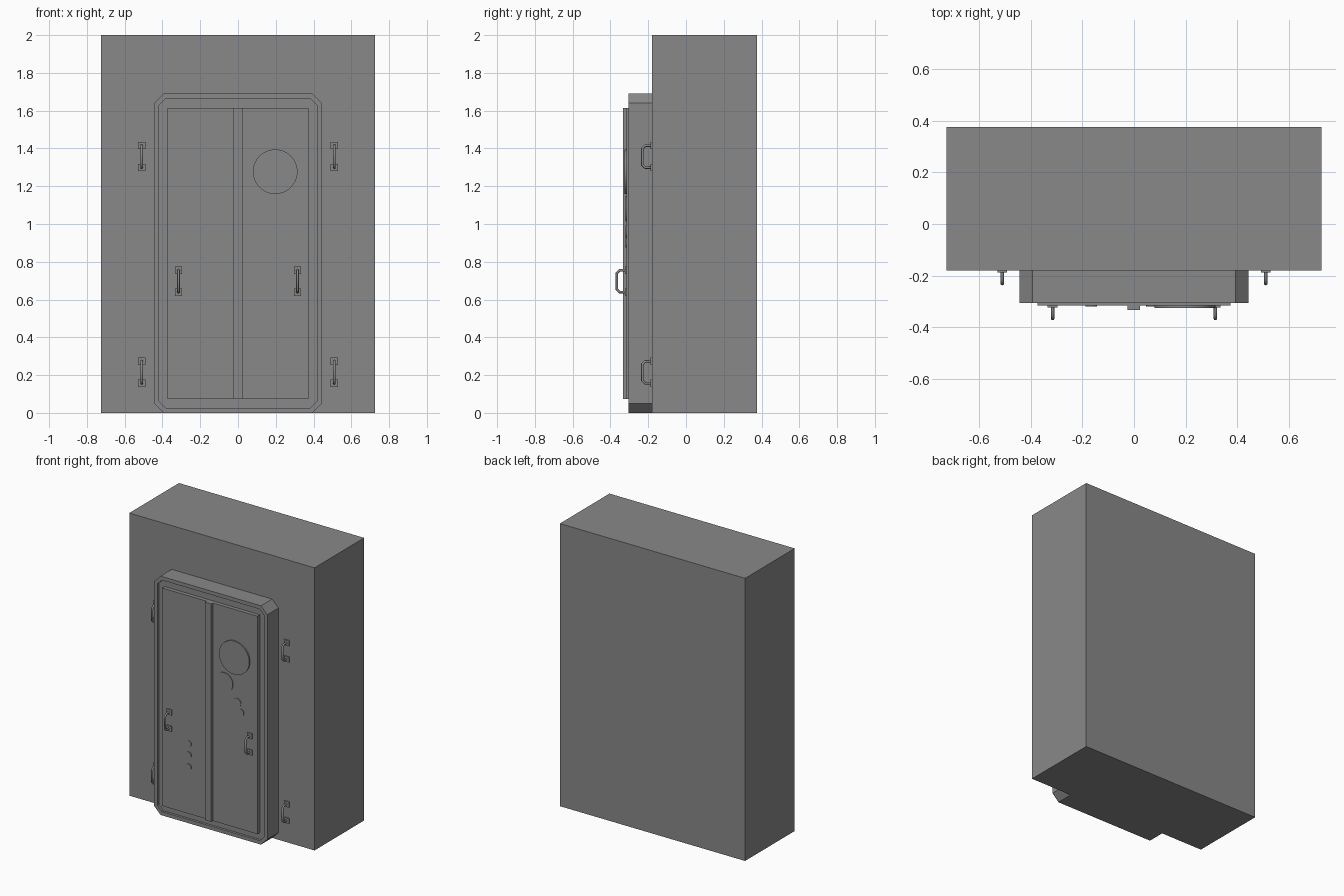
import bpy, bmesh, math
from mathutils import Matrix, Vector

cube = bpy.data.objects.get("Cube")
if cube:
    bpy.data.objects.remove(cube, do_unlink=True)

grey = bpy.data.materials.new("plain grey")
grey.use_nodes = True
colour = (0.25, 0.25, 0.25, 1)
grey.diffuse_color = colour
grey.node_tree.nodes["Principled BSDF"].inputs["Base Color"].default_value = colour


def finish(name, bm):
    bmesh.ops.recalc_face_normals(bm, faces=bm.faces)
    mesh = bpy.data.meshes.new(name)
    bm.to_mesh(mesh)
    bm.free()
    mesh.materials.append(grey)
    obj = bpy.data.objects.new(name, mesh)
    bpy.context.collection.objects.link(obj)
    return obj


def add_box(bm, low, high):
    low, high = Vector(low), Vector(high)
    place = Matrix.Translation((low + high) / 2) @ Matrix.Diagonal((*(high - low), 1))
    bmesh.ops.create_cube(bm, size=1, matrix=place)


def box(name, low, high):
    bm = bmesh.new()
    add_box(bm, low, high)
    return finish(name, bm)


def disc(name, x, z, radius, back, front, sides=48):
    bm = bmesh.new()
    place = Matrix.Translation((x, (back + front) / 2, z)) @ Matrix.Rotation(math.pi / 2, 4, "X")
    bmesh.ops.create_cone(bm, cap_ends=True, segments=sides, radius1=radius,
                          radius2=radius, depth=back - front, matrix=place)
    return finish(name, bm)


def handle(name, x, y, z):
    # Two square mounting plates and a bent bar with clipped corners
    reach, half, clip = 0.051, 0.058, 0.015
    bm = bmesh.new()
    for s in (-1, 1):
        c = z + s * half
        add_box(bm, (x - 0.019, y - 0.008, c - 0.019), (x + 0.019, y, c + 0.019))
    finish(name + "_plates", bm)

    path = [(0, half), (clip - reach, half), (-reach, half - clip)]
    path += [(d, -h) for d, h in reversed(path)]
    curve = bpy.data.curves.new(name + "_path", "CURVE")
    curve.dimensions = "3D"
    curve.bevel_depth = 0.007
    curve.bevel_resolution = 2
    curve.use_fill_caps = True
    line = curve.splines.new("POLY")
    line.points.add(len(path) - 1)
    for point, (d, h) in zip(line.points, path):
        point.co = (x, y + d, z + h, 1)
    curve.materials.append(grey)
    bar = bpy.data.objects.new(name + "_bar", curve)
    bpy.context.collection.objects.link(bar)


# Wall block
WALL, RIM, FLOOR, DOOR = -0.18, -0.305, -0.288, -0.315
box("wall_block", (-0.725, WALL, 0), (0.725, 0.375, 2))

# Door frame: clipped rectangle, extruded forward, with a recessed middle
w, top, clip = 0.443, 1.69, 0.05
outline = [(-w + clip, 0), (w - clip, 0), (w, clip), (w, top - clip),
           (w - clip, top), (-w + clip, top), (-w, top - clip), (-w, clip)]
bm = bmesh.new()
back = bm.faces.new([bm.verts.new((x, WALL, z)) for x, z in outline])
front = bmesh.ops.extrude_face_region(bm, geom=[back], use_keep_orig=True)["geom"]
face = next(g for g in front if isinstance(g, bmesh.types.BMFace))
for v in face.verts:
    v.co.y = RIM
bmesh.ops.recalc_face_normals(bm, faces=bm.faces)
bmesh.ops.inset_region(bm, faces=[face], thickness=0.026, use_even_offset=True)
rim_edges = list(face.edges)
pushed = bmesh.ops.extrude_discrete_faces(bm, faces=[face])["faces"][0]
for v in pushed.verts:
    v.co.y = FLOOR
finish("door_frame", bm)

# Twin door leaves and the centre strip
for side, a, b in (("right", -0.373, 0), ("left", 0, 0.373)):
    box(side + "_door_leaf", (a, DOOR, 0.073), (b, FLOOR, 1.615))
box("centre_strip", (-0.025, -0.333, 0.073), (0.023, DOOR, 1.615))

# Round window and small buttons
disc("round_window", 0.197, 1.277, 0.118, DOOR, -0.325, 64)
buttons = [(0.115, 1.08, 0.068), (0.213, 0.96, 0.033), (0.244, 0.9, 0.024),
           (-0.165, 0.57, 0.022), (-0.165, 0.49, 0.022), (-0.165, 0.405, 0.022)]
for i, (x, z, r) in enumerate(buttons):
    disc(f"button_{i + 1}", x, z, r, DOOR, DOOR - 0.005, 32)

# Handles on the wall and on the door leaves
for side, s in (("left", 1), ("right", -1)):
    handle(side + "_upper_wall_handle", s * 0.51, WALL, 1.357)
    handle(side + "_lower_wall_handle", s * 0.51, WALL, 0.215)
    handle(side + "_door_handle", s * 0.315, DOOR, 0.697)
